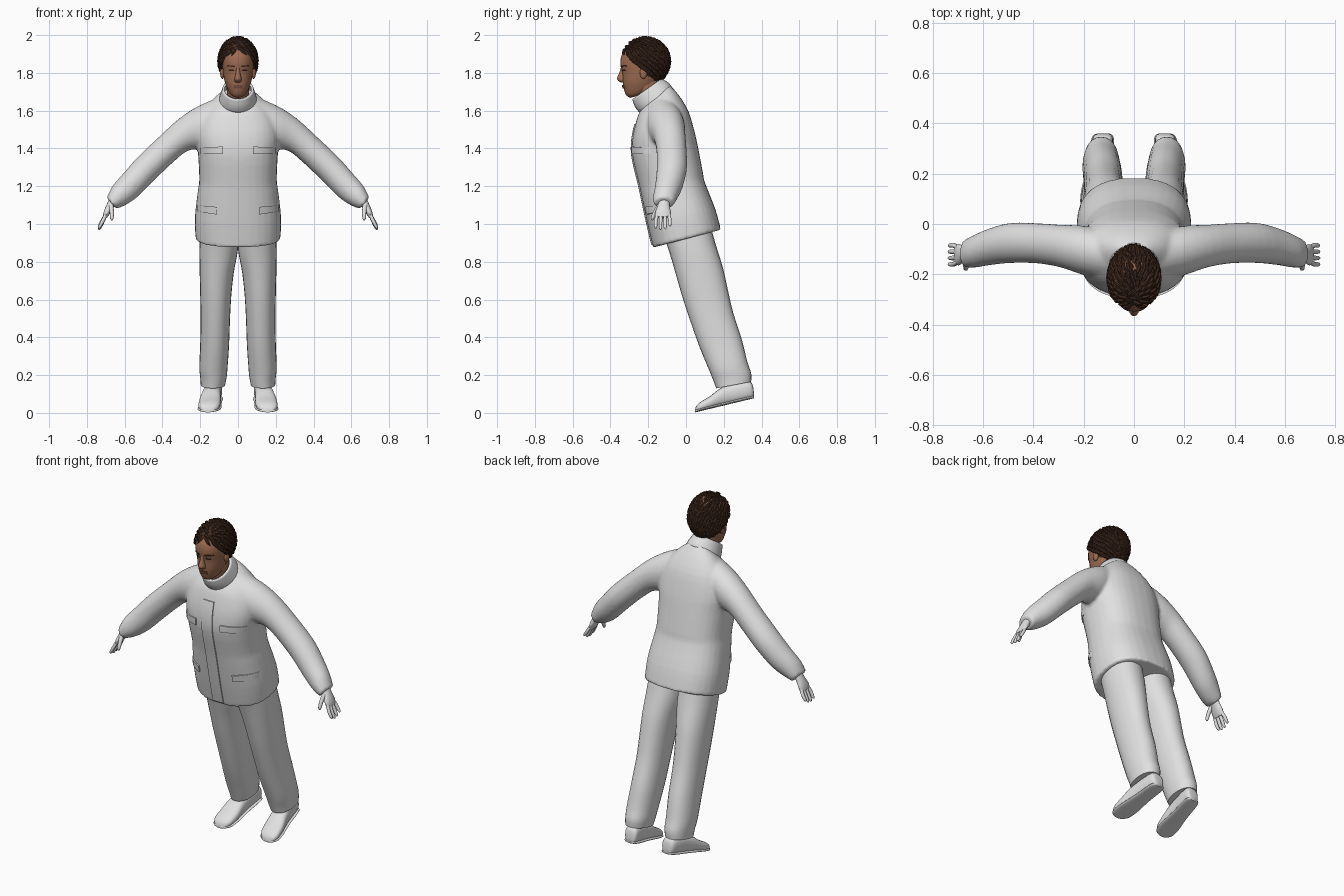
import bpy, bmesh, math, random
from mathutils import Vector as V
from mathutils.bvhtree import BVHTree

if "Cube" in bpy.data.objects:
    bpy.data.objects.remove(bpy.data.objects["Cube"])

random.seed(4)


def material(name, r, g, b):
    m = bpy.data.materials.new(name)
    m.diffuse_color = (r, g, b, 1)
    m.use_nodes = True
    m.node_tree.nodes["Principled BSDF"].inputs["Base Color"].default_value = m.diffuse_color
    return m


cloth = material("light grey cloth", 0.75, 0.75, 0.75)
skin = material("brown skin", 0.34, 0.15, 0.085)
lip = material("dark lip", 0.2, 0.075, 0.05)
hair = material("dark brown hair", 0.055, 0.024, 0.014)
dark = material("eye dark", 0.03, 0.015, 0.01)


def finish(name, bm, mat, angle=50):
    bmesh.ops.recalc_face_normals(bm, faces=bm.faces)
    me = bpy.data.meshes.new(name)
    bm.to_mesh(me)
    bm.free()
    me.materials.append(mat)
    ob = bpy.data.objects.new(name, me)
    bpy.context.collection.objects.link(ob)
    bpy.ops.object.select_all(action='DESELECT')
    ob.select_set(True)
    bpy.context.view_layer.objects.active = ob
    bpy.ops.object.shade_smooth_by_angle(angle=math.radians(angle))
    return ob


def apply_all(ob):
    bpy.context.view_layer.objects.active = ob
    for m in list(ob.modifiers):
        bpy.ops.object.modifier_apply(modifier=m.name)


def catmull(a, b, c, d, t):
    return 0.5 * (2 * b + (c - a) * t + (2 * a - 5 * b + 4 * c - d) * t * t
                  + (3 * b - a - 3 * c + d) * t ** 3)


def loft(bm, rings, n=24, p=1.0, steps=3, cap=True):
    """Skin a smooth tube over rings of (centre, half axis u, half axis v)."""
    full = []
    for i in range(len(rings) - 1):
        q = [rings[max(i - 1, 0)], rings[i], rings[i + 1], rings[min(i + 2, len(rings) - 1)]]
        for s in range(steps):
            full.append([catmull(*(r[k] for r in q), s / steps) for k in range(3)])
    full.append(rings[-1])
    loops = []
    for c, u, v in full:
        loop = []
        for k in range(n):
            co, si = math.cos(math.tau * k / n), math.sin(math.tau * k / n)
            loop.append(bm.verts.new(c + u * math.copysign(abs(co) ** p, co)
                                     + v * math.copysign(abs(si) ** p, si)))
        loops.append(loop)
    for a, b in zip(loops, loops[1:]):
        for k in range(n):
            bm.faces.new((a[k], a[(k + 1) % n], b[(k + 1) % n], b[k]))
    if cap:
        bm.faces.new(loops[0][::-1])
        bm.faces.new(loops[-1])


def body_ring(fy, fz, by, bz, x0, x1):
    """Ring from its front and back points and its side extents."""
    f, b = V((0, fy, fz)), V((0, by, bz))
    return ((f + b) / 2 + V(((x0 + x1) / 2, 0, 0)), V(((x1 - x0) / 2, 0, 0)), (f - b) / 2)


def limb(bm, pts, n=10):
    """Round tube through (x, y, z, radius), squashed by nothing."""
    d = (V(pts[-1][:3]) - V(pts[0][:3])).normalized()
    u = d.cross(V((0, 1, 0))).normalized()
    w = d.cross(u)
    loft(bm, [(V(q[:3]), u * q[3], w * q[3]) for q in pts], n)


def ball(bm, c, r):
    vs = bmesh.ops.create_uvsphere(bm, u_segments=16, v_segments=10, radius=1)['verts']
    for v in vs:
        v.co = V(c) + V(a * b for a, b in zip(v.co, r))


def plate(name, target, corners, mat, thick=0.008, nx=6, nz=6):
    """Thin panel laid on the front of a target; corners are (x, z), counterclockwise."""
    tree = BVHTree.FromObject(target, bpy.context.evaluated_depsgraph_get())
    a, b, c, d = (V(q) for q in corners)
    bm, grid = bmesh.new(), []
    for j in range(nz + 1):
        row = []
        for i in range(nx + 1):
            q = a.lerp(b, i / nx).lerp(d.lerp(c, i / nx), j / nz)
            hit = tree.ray_cast(V((q.x, -2, q.y)), V((0, 1, 0)))[0]
            row.append(bm.verts.new(hit - V((0, thick, 0))) if hit else None)
        grid.append(row)
    for j in range(nz):
        for i in range(nx):
            f = (grid[j][i], grid[j][i + 1], grid[j + 1][i + 1], grid[j + 1][i])
            if all(f):
                bm.faces.new(f)
    ext = bmesh.ops.extrude_face_region(bm, geom=bm.faces[:], use_keep_orig=True)['geom']
    for v in ext:
        if isinstance(v, bmesh.types.BMVert):
            v.co.y += thick + 0.001
    return finish(name, bm, mat, 35)


# jacket: leaning torso and both sleeves fused into one skin
bm = bmesh.new()
loft(bm, [body_ring(f, fz, b, bz, -w, w) for f, fz, b, bz, w in [
    (-0.175, 0.875, 0.185, 0.97, 0.225), (-0.205, 1.0, 0.155, 1.08, 0.228),
    (-0.235, 1.14, 0.10, 1.22, 0.212), (-0.25, 1.21, 0.09, 1.27, 0.205),
    (-0.285, 1.36, 0.065, 1.40, 0.212), (-0.283, 1.46, 0.045, 1.49, 0.22),
    (-0.265, 1.54, 0.012, 1.60, 0.195), (-0.25, 1.585, -0.04, 1.685, 0.145),
    (-0.235, 1.61, -0.085, 1.735, 0.088)]], 32, 0.82)
for s in (1, -1):
    rings = []
    for ux, uz, lx, lz, y, h in [
            (0.06, 1.685, 0.10, 1.42, -0.13, 0.10), (0.20, 1.63, 0.20, 1.40, -0.105, 0.098),
            (0.31, 1.56, 0.27, 1.385, -0.088, 0.085), (0.42, 1.46, 0.34, 1.33, -0.077, 0.08),
            (0.53, 1.355, 0.44, 1.235, -0.075, 0.08), (0.61, 1.265, 0.53, 1.145, -0.09, 0.073),
            (0.665, 1.20, 0.595, 1.10, -0.108, 0.065), (0.695, 1.14, 0.645, 1.08, -0.118, 0.055)]:
        up, lo = V((s * ux, y, uz)), V((s * lx, y, lz))
        rings.append(((up + lo) / 2, V((0, h, 0)), (up - lo) / 2))
    loft(bm, rings, 24)
jacket = finish("jacket", bm, cloth)
m = jacket.modifiers.new("fuse", 'REMESH')
m.mode, m.voxel_size, m.use_smooth_shade = 'VOXEL', 0.01, True
m = jacket.modifiers.new("soften", 'SMOOTH')
m.factor, m.iterations = 0.5, 4
apply_all(jacket)

# stand-up collar
bm = bmesh.new()
loft(bm, [body_ring(-0.247, 1.59, -0.075, 1.725, -0.10, 0.10),
          body_ring(-0.27, 1.62, -0.095, 1.75, -0.092, 0.092),
          body_ring(-0.285, 1.66, -0.13, 1.77, -0.082, 0.082)], 28, cap=False)
collar = finish("collar", bm, cloth)
collar.modifiers.new("thickness", 'SOLIDIFY').thickness = 0.012
apply_all(collar)

# front placket and pocket flaps
plate("placket", jacket, [(-0.04, 0.89), (0.03, 0.89), (0.03, 1.53), (-0.04, 1.53)],
      cloth, 0.006, 3, 24)
for s, side in ((1, "left"), (-1, "right")):
    for part, q in (("chest", [(0.08, 1.37), (0.2, 1.37), (0.2, 1.405), (0.08, 1.41)]),
                    ("hip", [(0.11, 1.05), (0.214, 1.065), (0.214, 1.10), (0.11, 1.09)])):
        plate(f"{side}_{part}_flap", jacket, [(s * x, z) for x, z in q], cloth, 0.009)

for s, side in ((1, "left"), (-1, "right")):
    # trouser leg
    bm = bmesh.new()
    loft(bm, [body_ring(f, fz, b, bz, s * x0, s * x1) for f, fz, b, bz, x0, x1 in [
        (-0.125, 0.96, 0.12, 1.03, 0.0, 0.20), (-0.085, 0.84, 0.155, 0.90, 0.0, 0.205),
        (-0.05, 0.72, 0.195, 0.77, 0.022, 0.203), (-0.015, 0.60, 0.222, 0.65, 0.035, 0.20),
        (0.025, 0.48, 0.25, 0.53, 0.042, 0.198), (0.075, 0.34, 0.295, 0.39, 0.047, 0.20),
        (0.125, 0.22, 0.325, 0.27, 0.055, 0.205), (0.145, 0.17, 0.345, 0.21, 0.06, 0.20),
        (0.16, 0.13, 0.345, 0.165, 0.068, 0.197)]], 24, 0.92)
    finish(f"{side}_trouser_leg", bm, cloth)

    # shoe upper and sole, tipped along the leaning ground line
    for part, extra, flat in (("shoe", 0, 0), ("sole", 0.004, 0.016)):
        bm, rings = bmesh.new(), []
        for y, h, w in [(0.36, 0.03, 0.02), (0.35, 0.08, 0.036), (0.32, 0.10, 0.043),
                        (0.24, 0.105, 0.046), (0.18, 0.095, 0.052), (0.13, 0.068, 0.058),
                        (0.08, 0.05, 0.055), (0.056, 0.034, 0.038), (0.048, 0.016, 0.018)]:
            h = flat or h
            z = 0.003 + (y - 0.05) * 0.24
            x = 0.122 + (0.36 - y) * 0.115
            rings.append((V((s * x, y, max(z, 0.0) + h / 2)), V((w + extra, 0, 0)),
                          V((0, 0, h / 2))))
        loft(bm, rings, 20, 0.75)
        finish(f"{side}_{part}", bm, cloth)

    # hand with four fingers and a thumb
    bm = bmesh.new()
    loft(bm, [(V((s * x, y, z)), V((0, w, 0)), V((s * t, 0, t * 0.5))) for x, y, z, w, t in [
        (0.655, -0.115, 1.13, 0.028, 0.022), (0.677, -0.118, 1.095, 0.032, 0.018),
        (0.695, -0.122, 1.06, 0.042, 0.015), (0.706, -0.122, 1.035, 0.038, 0.01)]], 16)
    for k, length in enumerate((0.95, 1.05, 1.0, 0.8)):
        y = -0.152 + 0.02 * k
        y2 = y - 0.008 + 0.005 * k
        limb(bm, [(s * 0.70, y, 1.05, 0.0095), (s * 0.718, y2, 1.05 - 0.04 * length, 0.0095),
                  (s * 0.732, y2, 1.05 - 0.068 * length, 0.008),
                  (s * 0.737, y2, 1.05 - 0.077 * length, 0.003)])
    limb(bm, [(s * 0.672, -0.14, 1.10, 0.013), (s * 0.668, -0.165, 1.06, 0.011),
              (s * 0.668, -0.178, 1.03, 0.009), (s * 0.668, -0.18, 1.02, 0.003)])
    finish(f"{side}_hand", bm, cloth)

# neck
bm = bmesh.new()
loft(bm, [body_ring(-0.235, 1.58, -0.12, 1.64, -0.058, 0.058),
          body_ring(-0.27, 1.70, -0.13, 1.78, -0.06, 0.06)])
finish("neck", bm, skin)

# head with nose and ears
bm = bmesh.new()
loft(bm, [body_ring(f, z, b, z + 0.02, -w, w) for z, f, b, w in [
    (1.668, -0.295, -0.22, 0.022), (1.68, -0.315, -0.19, 0.042), (1.71, -0.328, -0.16, 0.058),
    (1.75, -0.335, -0.14, 0.072), (1.80, -0.337, -0.12, 0.08), (1.85, -0.348, -0.11, 0.084),
    (1.90, -0.338, -0.115, 0.08), (1.945, -0.30, -0.14, 0.06), (1.965, -0.26, -0.18, 0.03)]],
    28, 0.92)
head = finish("head", bm, skin)
bm = bmesh.new()
loft(bm, [(V((0, y, z)), V((w, 0, 0)), V((0, d, 0))) for y, z, w, d in [
    (-0.338, 1.83, 0.009, 0.006), (-0.341, 1.80, 0.011, 0.013), (-0.342, 1.772, 0.019, 0.024),
    (-0.339, 1.758, 0.019, 0.02), (-0.336, 1.75, 0.012, 0.01)]], 14)
finish("nose", bm, skin)
for s, side in ((1, "left"), (-1, "right")):
    bm = bmesh.new()
    ball(bm, (s * 0.083, -0.225, 1.80), (0.012, 0.02, 0.032))
    finish(f"{side}_ear", bm, skin)
    plate(f"{side}_eye", head, [(s * 0.02, 1.81), (s * 0.05, 1.81), (s * 0.046, 1.819),
                                (s * 0.024, 1.819)], dark, 0.002)
    plate(f"{side}_brow", head, [(s * 0.016, 1.831), (s * 0.06, 1.834), (s * 0.058, 1.841),
                                 (s * 0.018, 1.839)], hair, 0.004)
plate("lips", head, [(-0.026, 1.718), (0.026, 1.718), (0.022, 1.735), (-0.022, 1.735)], lip, 0.006)

# hair cap, cut along a slanted hairline
bm = bmesh.new()
centre, radii = V((0, -0.215, 1.862)), V((0.10, 0.126, 0.124))
ball(bm, centre, radii)
cut = bmesh.ops.bisect_plane(bm, geom=bm.verts[:] + bm.edges[:] + bm.faces[:],
                             plane_co=(0, -0.2, 1.78), plane_no=(0, 1, 1), clear_inner=True)
bmesh.ops.holes_fill(bm, edges=[e for e in bm.edges if e.is_boundary])
finish("hair_cap", bm, hair)

# tapered locks swept back over the cap, hanging at the nape
bm = bmesh.new()
for i in range(420):
    t = 1 - 2 * (i + 0.5) / 420
    a = i * 2.39996
    r = math.sqrt(1 - t * t)
    d = V((r * math.cos(a), r * math.sin(a), t))
    p = centre + V(x * y for x, y in zip(d, radii))
    if p.y + p.z < 1.585:
        continue
    nrm = V(x / y for x, y in zip(d, radii)).normalized()
    flow = V((random.uniform(-0.25, 0.25), 0.7, -0.7))
    flow = (flow - nrm * flow.dot(nrm)).normalized()
    side = nrm.cross(flow)
    ln = random.uniform(0.035, 0.05)
    loft(bm, [(p - nrm * 0.004, side * 0.008, nrm * 0.007),
              (p + flow * ln * 0.5 + nrm * 0.002, side * 0.009, nrm * 0.008),
              (p + flow * ln - nrm * 0.002, side * 0.002, nrm * 0.002)], 6, 1, 1)
finish("hair_locks", bm, hair, 40)
